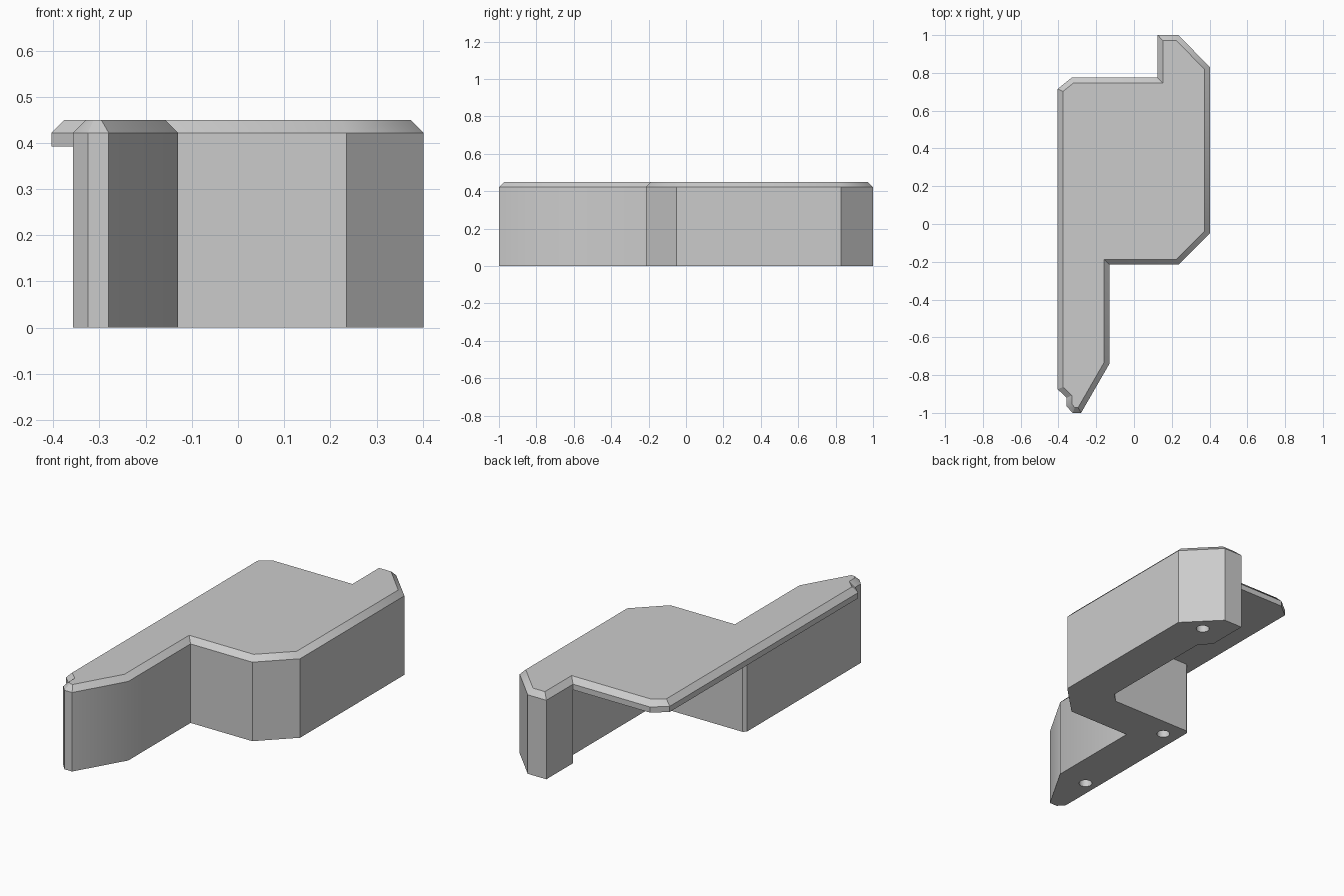
import bpy, bmesh, math
from mathutils import Vector

cube = bpy.data.objects.get("Cube")
if cube:
    bpy.data.objects.remove(cube, do_unlink=True)

HEIGHT, CHAMFER, UNDERSIDE = 0.45, 0.028, 0.392

grey = bpy.data.materials.new("plain grey")
grey.use_nodes = True
colour = (0.6, 0.6, 0.6, 1)
grey.diffuse_color = colour
grey.node_tree.nodes["Principled BSDF"].inputs["Base Color"].default_value = colour


def inset(points, d):
    """Mitred inward offset of a counter-clockwise outline."""
    pts = [Vector(p) for p in points]
    result = []
    for i, p in enumerate(pts):
        a = (p - pts[i - 1]).normalized()
        b = (pts[(i + 1) % len(pts)] - p).normalized()
        na, nb = Vector((-a.y, a.x)), Vector((-b.y, b.x))
        result.append(p + (na + nb) * d / (1 + na.dot(nb)))
    return result


def loft(name, layers):
    """Closed solid through a stack of (outline, height) layers."""
    bm = bmesh.new()
    rings = [[bm.verts.new((p[0], p[1], z)) for p in pts] for pts, z in layers]
    for low, high in zip(rings, rings[1:]):
        for i in range(len(low)):
            j = (i + 1) % len(low)
            bm.faces.new((low[i], low[j], high[j], high[i]))
    bm.faces.new(rings[0][::-1])
    bm.faces.new(rings[-1])
    bmesh.ops.recalc_face_normals(bm, faces=bm.faces)
    mesh = bpy.data.meshes.new(name)
    bm.to_mesh(mesh)
    bm.free()
    mesh.materials.append(grey)
    obj = bpy.data.objects.new(name, mesh)
    bpy.context.collection.objects.link(obj)
    return obj


def cut(target, cutter):
    """Subtract the cutter and remove it."""
    mod = target.modifiers.new("cut", "BOOLEAN")
    mod.operation, mod.solver, mod.object = "DIFFERENCE", "EXACT", cutter
    bpy.context.view_layer.objects.active = target
    bpy.ops.object.modifier_apply(modifier=mod.name)
    bpy.data.objects.remove(cutter, do_unlink=True)


# Block with a chamfered top edge
outline = [(-0.28, -1), (-0.13, -0.74), (-0.13, -0.215), (0.235, -0.215),
           (0.402, -0.05), (0.402, 0.83), (0.235, 1), (0.125, 1),
           (0.125, 0.775), (-0.33, 0.775), (-0.404, 0.715), (-0.404, -0.875),
           (-0.357, -0.92), (-0.357, -0.965), (-0.325, -1)]
block = loft("angled_block", [(outline, 0), (outline, HEIGHT - CHAMFER),
                              (inset(outline, CHAMFER), HEIGHT)])

# Recess that leaves the top plate overhanging
recess = [(-0.357, -0.92), (-0.357, -0.005), (-0.342, 0.01), (0.13, 0.01),
          (0.18, 0.06), (0.18, 0.72), (0.125, 0.775), (0.05, 0.95),
          (-0.6, 0.95), (-0.6, -0.92)]
cut(block, loft("recess_cutter", [(recess, -0.1), (recess, UNDERSIDE)]))

# Round blind holes in the base
for x, y in ((0.265, 0.86), (-0.27, -0.09), (-0.29, -0.73)):
    circle = [(x + 0.033 * math.cos(t * math.tau / 32),
               y + 0.033 * math.sin(t * math.tau / 32)) for t in range(32)]
    cut(block, loft("hole_cutter", [(circle, -0.1), (circle, 0.15)]))

# Smooth shading across the gentle bends only
bpy.ops.object.select_all(action="DESELECT")
block.select_set(True)
bpy.context.view_layer.objects.active = block
bpy.ops.object.shade_smooth_by_angle(angle=math.radians(32))
